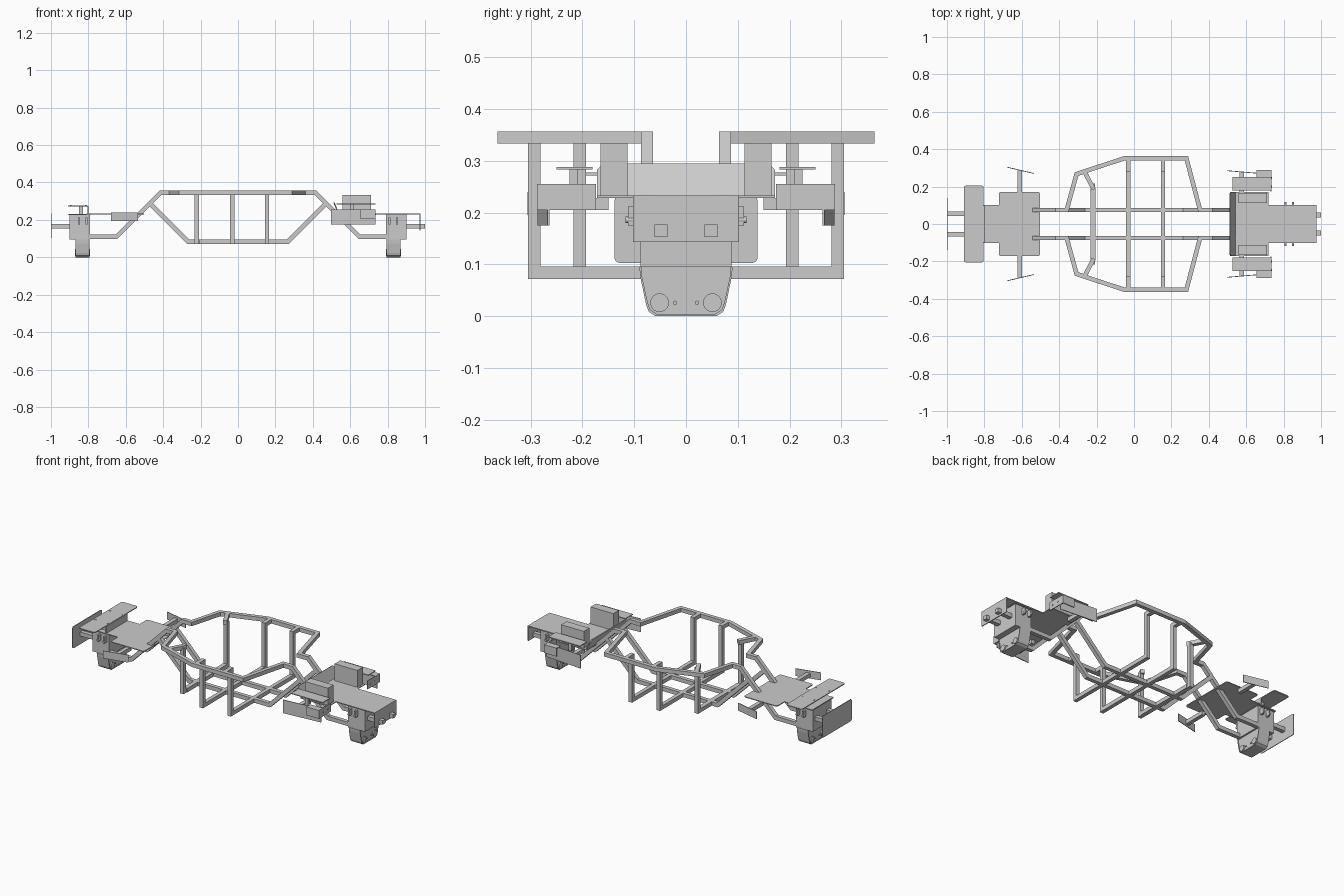
import bpy, bmesh, math
from mathutils import Vector as V

if "Cube" in bpy.data.objects:
    bpy.data.objects.remove(bpy.data.objects["Cube"])


def finish(name, bm, mirror=False):
    bmesh.ops.recalc_face_normals(bm, faces=bm.faces)
    me = bpy.data.meshes.new(name)
    bm.to_mesh(me)
    bm.free()
    ob = bpy.data.objects.new(name, me)
    bpy.context.collection.objects.link(ob)
    if mirror:
        m = ob.modifiers.new("mirror", 'MIRROR')
        m.use_axis = (False, True, False)
    return ob


def box(name, x, y, z, mirror=False):
    bm = bmesh.new()
    bmesh.ops.create_cube(bm, size=1)
    for v in bm.verts:
        for i, r in enumerate((x, y, z)):
            v.co[i] = (r[0] + r[1]) / 2 + v.co[i] * (r[1] - r[0])
    return finish(name, bm, mirror)


def prism(name, pts, depth, mirror=False):
    """Closed outline of 3D points pushed along a depth vector."""
    bm = bmesh.new()
    f = bm.faces.new([bm.verts.new(p) for p in pts])
    g = bmesh.ops.extrude_face_region(bm, geom=[f])
    for v in g['geom']:
        if isinstance(v, bmesh.types.BMVert):
            v.co += V(depth)
    return finish(name, bm, mirror)


def tube(name, pts, mirror=True, s=0.0235):
    """Square tube with mitred corners."""
    pts = [V(p) for p in pts]
    d = (pts[1] - pts[0]).normalized()
    side = d.cross(V((0, 0, 1))) if abs(d.z) < .99 else V((0, 1, 0))
    side.normalize()
    up = side.cross(d)
    h = s / 2
    ring = [pts[0] + side * a * h + up * b * h for a, b in ((1, 1), (-1, 1), (-1, -1), (1, -1))]
    bm = bmesh.new()
    prev = [bm.verts.new(c) for c in ring]
    bm.faces.new(prev)
    for i in range(1, len(pts)):
        d = (pts[i] - pts[i - 1]).normalized()
        n = d if i == len(pts) - 1 else d + (pts[i + 1] - pts[i]).normalized()
        ring = [c + d * ((pts[i] - c).dot(n) / d.dot(n)) for c in ring]
        cur = [bm.verts.new(c) for c in ring]
        for k in range(4):
            bm.faces.new((prev[k], prev[k - 1], cur[k - 1], cur[k]))
        prev = cur
    bm.faces.new(prev)
    return finish(name, bm, mirror)


def disc(name, x, y, z, r, depth, axis='X', mirror=True):
    bm = bmesh.new()
    bmesh.ops.create_cone(bm, cap_ends=True, segments=24, radius1=r, radius2=r, depth=depth)
    for v in bm.verts:
        a, b, c = v.co
        v.co = V((c, a, b) if axis == 'X' else (a, c, b)) + V((x, y, z))
    return finish(name, bm, mirror)


def rounded(hx, hy, r, cx=0, cy=0):
    """Rounded rectangle outline."""
    out = []
    for k, (sx, sy) in enumerate(((1, 1), (-1, 1), (-1, -1), (1, -1))):
        for j in range(5):
            a = math.radians(90 * k + 22.5 * j)
            out.append((cx + sx * (hx - r) + r * math.cos(a), cy + sy * (hy - r) + r * math.sin(a)))
    return out


# main tube ring: rises from each end and loops around the outside
T, R = 0.345, 0.075
tube("upper_frame_rail", [(-.79, R, .11), (-.65, R, .11), (-.415, R, T), (-.36, R, T),
                          (-.307, .267, T), (-.05, .352, T), (.28, .352, T), (.353, R, T),
                          (.415, R, T), (.65, R, .11), (.79, R, .11)])
# lower rails
B = 0.084
tube("lower_frame_rail", [(-.467, R, .284), (-.267, R, B), (.267, R, B), (.467, R, .284)])
# hoops: floor cross bar, posts and short top links
for x in (-.03, .155):
    tube("frame_hoop", [(x, 0, B), (x, .293, B), (x, .293, T), (x, .345, T)])
tube("front_hoop", [(-.22, 0, B), (-.22, .205, B), (-.22, .205, T)])
tube("front_hoop_link", [(-.215, .185, T), (-.265, .28, T)])
tube("front_hoop_top", [(-.217, 0, B), (-.217, .19, B)])

# end trucks, the same at both ends
for s, tag in ((-1, "left"), (1, "right")):
    def rng(a, b):
        return sorted((s * a, s * b))
    box(tag + "_truck_block", rng(.79, .90), (-.088, .088), (.095, .228))
    box(tag + "_truck_flange", rng(.787, .905), (-.1, .1), (.226, .232))
    prof = [(.09, .095), (.088, .075), (.077, .022), (.072, .009), (.06, .001), (.055, 0)]
    prof = prof + [(-y, z) for y, z in reversed(prof)]
    prism(tag + "_wheel_box", [(s * .80, y * .97, z + .002) for y, z in prof], (s * .065, 0, 0))
    # thin strap around the wheel box
    strap = prof + [(y * .96, z + .004 if z < .05 else z) for y, z in reversed(prof)]
    prism(tag + "_wheel_strap", [(s * .795, y, z) for y, z in strap], (s * .075, 0, 0))
    disc(tag + "_axle_cap", s * .832, .051, .026, .018, .08)
    disc(tag + "_bolt", s * .832, .021, .026, .004, .075)
    for x in (.81, .85):
        disc(tag + "_side_pin", s * x, .1, .186, .006, .034, 'Y')
        box(tag + "_side_lug", rng(x - .005, x + .005), (.085, .112), (.175, .212), True)
    box(tag + "_coupling_rod", rng(.895, .999), (.036, .061) if s > 0 else (.043, .068),
        (.153, .177), True)

# left end: buffer plate, shelf and deck
prism("left_buffer_plate", [(-1, a, b) for a, b in rounded(.138, .065, .01, 0, .168)], (.004, 0, 0))
prism("left_shelf", [(a, b, .272) for a, b in rounded(.053, .205, .012, -.857, 0)], (0, 0, .005))
box("left_shelf_fold", (-.805, -.80), (-.1, .1), (.23, .275))
box("left_shelf_post", (-.85, -.828), (.045, .068), (.23, .273), True)
for x in (-.895, -.815):
    box("shelf_bolt", (x - .004, x + .004), (.066, .074), (.276, .279), True)
prism("left_deck", [(a, b, .228) for a, b in rounded(.11, .172, .012, -.612, 0)], (0, 0, .005))
box("left_deck_neck", (-.81, -.72), (-.102, .102), (.228, .233))
box("left_side_arm", (-.622, -.598), (.15, .285), (.205, .228), True)
prism("left_side_plate", [(-.68, .302, .195), (-.535, .268, .195), (-.535, .268, .24),
                          (-.68, .302, .24)], (.001, .004, 0), True)

# right end: stepped deck with folded front and sloped back panel
box("right_deck", (.535, .72), (-.172, .172), (.228, .233))
box("right_deck_neck", (.72, .975), (-.102, .102), (.228, .233))
box("right_deck_front", (.970, .975), (-.102, .102), (.143, .232))
prism("right_back_panel", [(.538, -.172, .229), (.538, .172, .229), (.514, .172, .28),
                           (.51, .16, .293), (.51, -.16, .293), (.514, -.172, .28)], (.005, 0, .002))
# seat boxes and side shelves
box("seat_box", (.56, .71), (.113, .165), (.232, .334), True)
box("side_shelf", (.527, .735), (.18, .25), (.283, .288), True)
box("side_shelf_post", (.60, .62), (.208, .225), (.228, .284), True)
box("right_side_arm", (.563, .588), (.15, .278), (.205, .228), True)
prism("right_side_plate", [(.497, .283, .175), (.735, .263, .175), (.735, .263, .255),
                           (.497, .283, .255)], (0, .004, 0), True)
# corner brackets with two bolts each
box("corner_bracket_end", (.731, .736), (.174, .288), (.205, .255), True)
box("corner_bracket_top", (.655, .735), (.25, .286), (.250, .255), True)
box("corner_bracket_side", (.655, .735), (.284, .288), (.205, .255), True)
for y in (.2, .245):
    disc("bracket_bolt", .734, y, .23, .005, .008)
